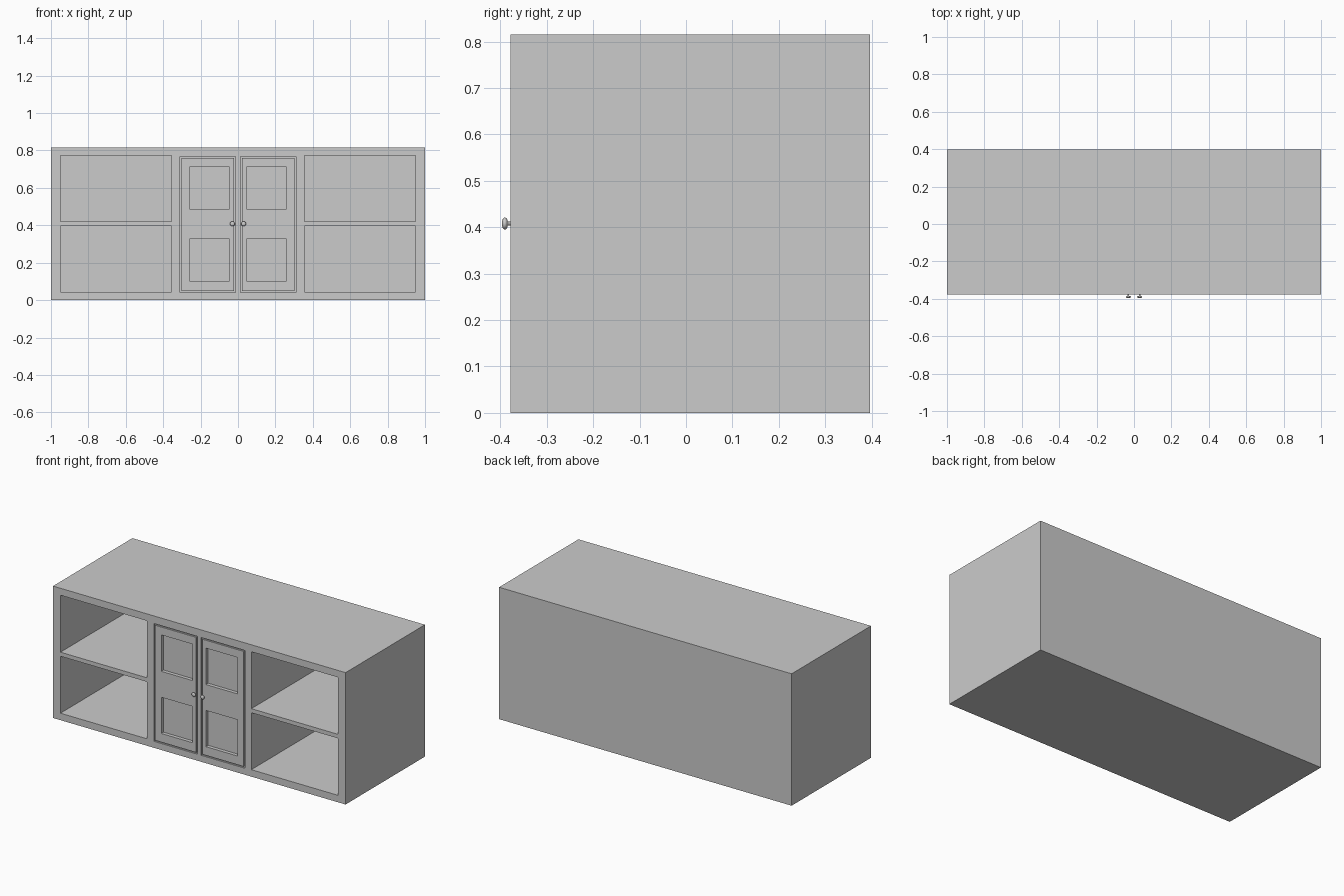
import bpy, bmesh, math
from mathutils import Vector, Matrix

if "Cube" in bpy.data.objects:
    bpy.data.objects.remove(bpy.data.objects["Cube"])

FRONT, BACK, TOP = -0.378, 0.397, 0.815
GROOVE = 0.01


def make_object(name, bm):
    bmesh.ops.recalc_face_normals(bm, faces=bm.faces)
    mesh = bpy.data.meshes.new(name)
    bm.to_mesh(mesh)
    bm.free()
    obj = bpy.data.objects.new(name, mesh)
    bpy.context.collection.objects.link(obj)
    return obj


def add_box(bm, x0, x1, y0, y1, z0, z1):
    size = Vector((x1 - x0, y1 - y0, z1 - z0))
    mid = Vector((x0 + x1, y0 + y1, z0 + z1)) / 2
    mat = Matrix.Translation(mid) @ Matrix.Diagonal(size).to_4x4()
    bmesh.ops.create_cube(bm, size=1, matrix=mat)


def cut(obj, boxes, name):
    bm = bmesh.new()
    for b in boxes:
        add_box(bm, *b)
    cutter = make_object(name, bm)
    cutter.hide_render = True
    cutter.hide_viewport = True
    mod = obj.modifiers.new("cut", 'BOOLEAN')
    mod.operation = 'DIFFERENCE'
    mod.solver = 'EXACT'
    mod.object = cutter


# Cabinet carcass with four open shelves and two door recesses
bm = bmesh.new()
add_box(bm, -1, 1, FRONT, BACK, 0, TOP)
carcass = make_object("cabinet_body", bm)
openings = []
for s in (-1, 1):
    xs = sorted((s * 0.356, s * 0.949))
    for z0, z1 in ((0.043, 0.395), (0.42, 0.772)):
        openings.append((*xs, FRONT - 0.1, BACK - 0.03, z0, z1))
    xs = sorted((s * 0.013, s * 0.311))
    openings.append((*xs, FRONT - 0.1, FRONT + 0.045, 0.04, 0.768))
cut(carcass, openings, "opening_cutter")

for s, side in ((-1, "left"), (1, "right")):
    # Door slab with a shallow groove around its raised front
    bm = bmesh.new()
    x0, x1 = sorted((s * 0.013, s * 0.311))
    add_box(bm, x0, x1, FRONT + GROOVE, FRONT + 0.045, 0.04, 0.768)
    face = min(bm.faces, key=lambda f: f.calc_center_median().y)
    bmesh.ops.inset_region(bm, faces=[face], thickness=0.012)
    ext = bmesh.ops.extrude_discrete_faces(bm, faces=[face])
    bmesh.ops.translate(bm, verts=ext["faces"][0].verts, vec=(0, -GROOVE, 0))
    door = make_object(side + "_door", bm)

    # Recessed square panels
    p0, p1 = sorted((s * 0.045, s * 0.26))
    panels = [(p0, p1, FRONT - 0.1, FRONT + 0.022, z0, z1)
              for z0, z1 in ((0.102, 0.326), (0.486, 0.711))]
    cut(door, panels, side + "_panel_cutter")

    # Round knob turned from a profile (radius, distance from door)
    prof = [(0.0045, -0.004), (0.0045, 0.007)]
    prof += [(0.013 * math.sin(a), 0.0122 - 0.0068 * math.cos(a))
             for a in (math.pi * k / 10 for k in range(2, 11))]
    bm = bmesh.new()
    verts = [bm.verts.new((r, -d, 0)) for r, d in prof]
    edges = [bm.edges.new(p) for p in zip(verts, verts[1:])]
    bmesh.ops.spin(bm, geom=verts + edges, axis=(0, 1, 0), cent=(0, 0, 0),
                   angle=2 * math.pi, steps=24)
    bmesh.ops.remove_doubles(bm, verts=bm.verts, dist=1e-5)
    knob = make_object(side + "_knob", bm)
    knob.location = (s * 0.03, FRONT, 0.408)
    knob.data.shade_smooth()
